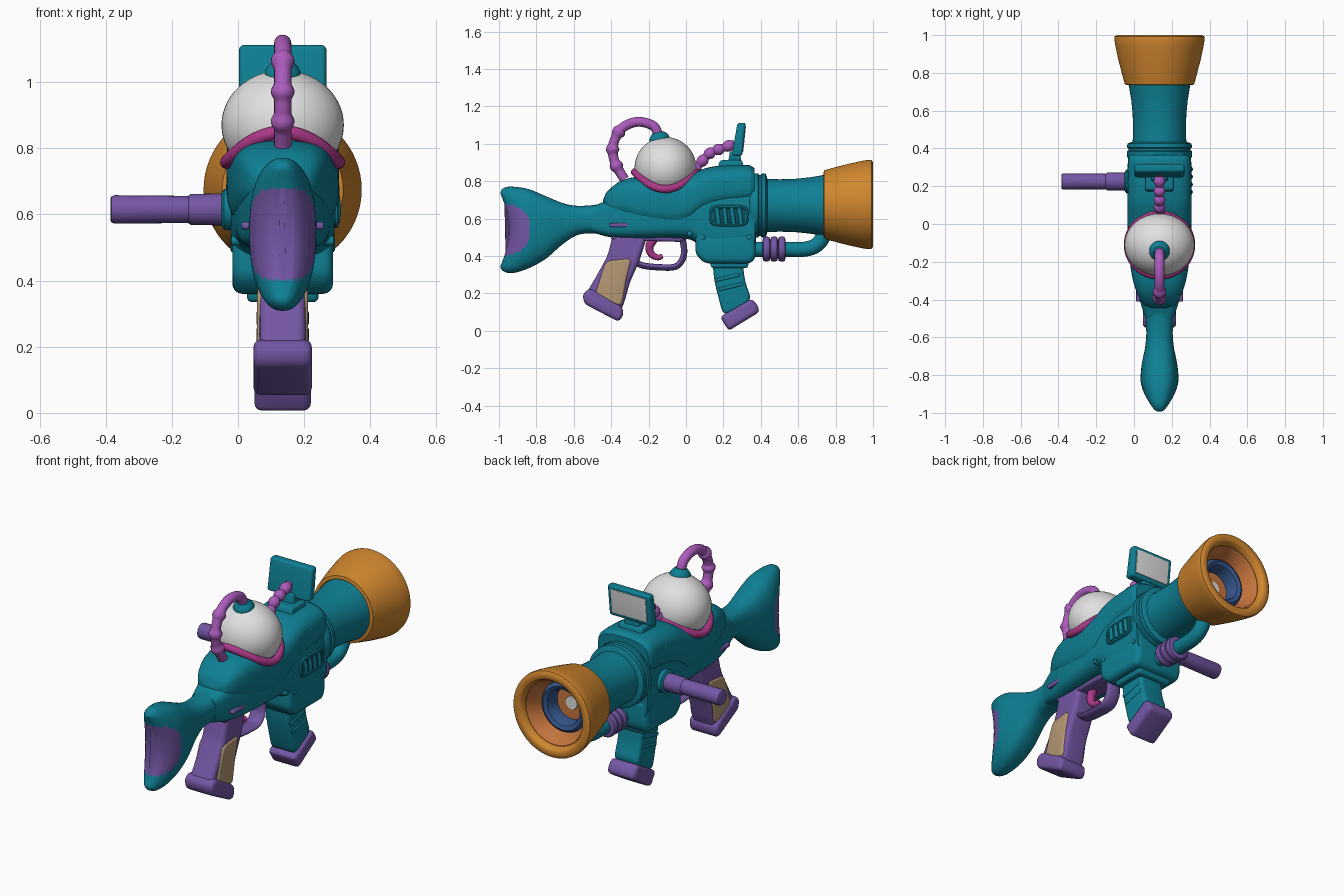
import bpy, bmesh, math
from mathutils import Vector

if "Cube" in bpy.data.objects:
    bpy.data.objects.remove(bpy.data.objects["Cube"])

CX, CZ = 0.135, 0.675          # gun centre line, bore height


def material(name, rgb):
    m = bpy.data.materials.new(name)
    lin = [((c / 255 + 0.055) / 1.055) ** 2.4 for c in rgb]
    m.diffuse_color = (*lin, 1)
    m.use_nodes = True
    m.node_tree.nodes["Principled BSDF"].inputs["Base Color"].default_value = m.diffuse_color
    return m


TEAL = material("teal", (14, 128, 148))
DARK = material("deep_teal", (10, 82, 98))
PURPLE = material("purple", (116, 86, 164))
LILAC = material("lilac", (172, 92, 188))
MAGENTA = material("magenta", (172, 56, 136))
ORANGE = material("orange", (208, 134, 46))
COPPER = material("copper", (200, 118, 62))
WHITE = material("white", (224, 224, 224))
TAN = material("tan", (182, 152, 116))
BLUE = material("blue", (52, 84, 138))


def skin(name, rings, mats, closed=False, rule=None):
    """Bridge equal rings of points; cap the ends or close into a loop."""
    bm = bmesh.new()
    vs = [[bm.verts.new(p) for p in r] for r in rings]
    n = len(vs[0])
    pairs = list(zip(vs, vs[1:])) + ([(vs[-1], vs[0])] if closed else [])
    for a, b in pairs:
        for i in range(n):
            j = (i + 1) % n
            bm.faces.new((a[i], a[j], b[j], b[i]))
    if not closed:
        bm.faces.new(vs[0])
        bm.faces.new(vs[-1])
    bmesh.ops.recalc_face_normals(bm, faces=bm.faces)
    if rule:
        for f in bm.faces:
            f.material_index = rule(f.calc_center_median())
    me = bpy.data.meshes.new(name)
    bm.to_mesh(me)
    bm.free()
    for m in mats if isinstance(mats, list) else [mats]:
        me.materials.append(m)
    ob = bpy.data.objects.new(name, me)
    bpy.context.collection.objects.link(ob)
    return ob


def spline(pts, n, knots=None):
    """Smooth Hermite curve through points."""
    k = knots or list(range(len(pts)))
    P = [Vector(p) for p in pts]
    last = len(P) - 1
    slope = [(P[min(i + 1, last)] - P[max(i - 1, 0)]) / (k[min(i + 1, last)] - k[max(i - 1, 0)])
             for i in range(len(P))]
    out = []
    for i in range(last):
        d = k[i + 1] - k[i]
        for s in range(n):
            t = s / n
            out.append(P[i] * (2 * t**3 - 3 * t**2 + 1) + slope[i] * d * (t**3 - 2 * t**2 + t)
                       + P[i + 1] * (3 * t**2 - 2 * t**3) + slope[i + 1] * d * (t**3 - t**2))
    return out + [P[-1]]


def loft(name, secs, mats, power, segs=48, sub=6, warp=None, rule=None):
    """Superellipse sections (y, z low, z high, half width) along y."""
    secs = spline(secs, sub, [s[0] for s in secs])
    rings = []
    for y, lo, hi, hx in secs:
        ring = []
        for i in range(segs):
            c, s = math.cos(math.tau * i / segs), math.sin(math.tau * i / segs)
            x = CX + hx * math.copysign(abs(c) ** (2 / power), c)
            z = (lo + hi) / 2 + (hi - lo) / 2 * math.copysign(abs(s) ** (2 / power), s)
            ring.append((x, y + (warp(y, z) if warp else 0), z))
        rings.append(ring)
    return skin(name, rings, mats, rule=rule)


def plate(name, pts, hx, mat, corner=0.03, bevel=0.02, cx=CX):
    """Side outline (y, z) with filleted corners, extruded in x with round edges."""
    P = [Vector(p) for p in pts]
    out = []
    for i, p in enumerate(P):
        a, b = P[i - 1] - p, P[(i + 1) % len(P)] - p
        a = p + a.normalized() * min(corner, a.length * 0.48)
        b = p + b.normalized() * min(corner, b.length * 0.48)
        out += [a * (1 - t)**2 + p * 2 * t * (1 - t) + b * t * t for t in (0, .2, .4, .6, .8, 1)]
    n = len(out)
    area = sum(out[i - 1].x * out[i].y - out[i].x * out[i - 1].y for i in range(n))
    nor = []
    for i in range(n):
        t = (out[(i + 1) % n] - out[i - 1]).normalized()
        nor.append(Vector((t.y, -t.x)) * math.copysign(1, area))
    steps = [(hx - bevel + bevel * math.sin(a), bevel * (1 - math.cos(a)))
             for a in (math.pi / 2 * k / 4 for k in range(5))]
    steps = [(-x, d) for x, d in reversed(steps)] + steps
    return skin(name, [[(cx + x, p.x - q.x * d, p.y - q.y * d) for p, q in zip(out, nor)]
                       for x, d in steps], mat)


def lathe(name, prof, mat, a=CX, b=CZ, axis="Y", closed=False, segs=48):
    """Turn (distance, radius) about an axis through (x,z) or (y,z)."""
    rings = []
    for d, r in prof:
        ring = [(a + r * math.cos(math.tau * i / segs), b + r * math.sin(math.tau * i / segs))
                for i in range(segs)]
        rings.append([(u, d, v) if axis == "Y" else (d, u, v) for u, v in ring])
    return skin(name, rings, mat, closed)


def tube(name, path, radius, mat, closed=False, ref=None, segs=16, flat=1.0):
    """Sweep a circle along a path; radius is a function of 0..1."""
    n, rings = len(path), []
    for i, p in enumerate(path):
        q0 = path[i - 1] if closed else path[max(i - 1, 0)]
        q1 = path[(i + 1) % n] if closed else path[min(i + 1, n - 1)]
        t = (q1 - q0).normalized()
        u = ref(p) if ref else Vector((1, 0, 0))
        v = t.cross(u).normalized()
        u = v.cross(t)
        r = radius(i / (n - 1))
        rings.append([p + u * r * flat * math.cos(math.tau * k / segs)
                      + v * r * math.sin(math.tau * k / segs) for k in range(segs)])
    return skin(name, rings, mat, closed)


def side_path(pts, n=8):
    return spline([(CX, y, z) for y, z in pts], n)


# Shoulder stock: fishtail with a scooped purple butt pad
loft("stock", [(-1.0, .40, .68, .012), (-.995, .345, .735, .035), (-.97, .315, .765, .06),
               (-.92, .31, .77, .085), (-.84, .335, .757, .1), (-.75, .385, .72, .095),
               (-.65, .47, .68, .076), (-.57, .515, .668, .07), (-.45, .52, .68, .08),
               (-.33, .53, .72, .09)],
     [TEAL, PURPLE], 2.6, 72, 8,
     warp=lambda y, z: .055 * max(0, 1 - ((z - .54) / .2)**2) * min(1, max(0, (-.8 - y) / .2)),
     rule=lambda c: int(((c.y + 1.0) / .165)**2 + (abs(c.z - .54) / .14)**3 < 1))

# Receiver: lower core, upper shell, magazine well
loft("lower_receiver", [(-.5, .525, .665, .075), (-.4, .50, .70, .105), (-.25, .495, .70, .135),
                        (-.05, .495, .75, .15), (.04, .48, .78, .155), (.1, .42, .8, .157),
                        (.37, .42, .82, .157)], TEAL, 4)
loft("upper_shell", [(-.445, .655, .695, .04), (-.425, .635, .74, .085), (-.35, .61, .80, .125),
                     (-.25, .575, .825, .15), (-.1, .55, .83, .165), (0, .56, .83, .17),
                     (.1, .63, .868, .17), (.2, .66, .885, .168), (.34, .68, .885, .167),
                     (.365, .69, .87, .155)], TEAL, 3)
plate("magazine_well", [(.05, .53), (.05, .41), (.1, .36), (.35, .36), (.375, .4), (.375, .54),
                        (.1, .55)], .152, TEAL, .03, .03)
plate("magazine_lip", [(.125, .39), (.135, .335), (.33, .335), (.34, .39)], .108, TEAL, .015, .015)
plate("receiver_slot", [(-.41, .555), (-.41, .577), (-.3, .577), (-.3, .555)], .124, PURPLE, .01, .005)
for i, (y, z, x) in enumerate([(.02, .52, .146), (.09, .5, .146), (.34, .5, .146),
                               (-.06, .78, .14), (.22, .8, .157), (.33, .63, .15)]):
    lathe(f"bolt_{i}", [(CX - x - .012, .008), (CX - x - .008, .014), (CX + x + .008, .014),
                        (CX + x + .012, .008)], TEAL, y, z, "X", segs=12)

# Side vent with ribs
plate("vent_panel", [(.14, .575), (.14, .655), (.32, .655), (.32, .575)], .004, DARK, .02, .002,
      cx=CX + .16)
frame = [Vector((CX + .16, .23 + .095 * math.copysign(abs(math.cos(a))**.4, math.cos(a)),
                 .615 + .048 * math.copysign(abs(math.sin(a))**.4, math.sin(a))))
         for a in (math.tau * k / 40 for k in range(40))]
tube("vent_frame", frame, lambda t: .009, TEAL, True, segs=8)
for i in range(4):
    y = .17 + .04 * i
    tube(f"vent_rib_{i}", [Vector((CX + .161, y - .006, .655)), Vector((CX + .165, y, .615)),
                           Vector((CX + .161, y + .004, .575))], lambda t: .012, TEAL, segs=10)

# Barrel, collar and flared muzzle
lathe("barrel", [(.34, .16), (.355, .172), (.385, .172), (.39, .164), (.4, .164), (.405, .172),
                 (.425, .17), (.432, .155), (.435, .142), (.5, .14), (.58, .142), (.66, .15),
                 (.72, .16), (.76, .168)], TEAL, b=.67)
lathe("muzzle", [(.735, .165), (.738, .183), (.8, .2), (.87, .218), (.94, .233), (.975, .239),
                 (.992, .237), (1.0, .226), (1.0, .2), (.993, .19), (.975, .184), (.87, .15),
                 (.8, .15)], ORANGE, closed=True, segs=64)
lathe("muzzle_liner", [(.965, .1835), (.965, .178), (.875, .135), (.8, .135), (.8, .152), (.87, .152)],
      COPPER, closed=True)
lathe("bore_ring", [(.8, .138), (.88, .138), (.895, .13), (.9, .12), (.89, .1), (.87, .092),
                    (.8, .09)], BLUE, closed=True)
lathe("bore_end", [(.79, .13), (.815, .12)], COPPER)
lathe("bore_lens", [(.81, .04), (.82, .035)], WHITE, segs=24)

# Feed pipe with bellows under the barrel
lathe("bellows", [p for i in range(3) for p in
                  ((.41 + .041 * i, .05), (.414 + .041 * i, .063), (.424 + .041 * i, .067),
                   (.437 + .041 * i, .067), (.446 + .041 * i, .063), (.45 + .041 * i, .05))],
      PURPLE, b=.437, segs=32)
tube("feed_pipe", side_path([(.34, .435), (.45, .435), (.55, .435), (.64, .437), (.7, .46),
                             (.735, .51), (.74, .57)]), lambda t: .04, TEAL, segs=20)

# Glass dome, seat ring and cap
bm = bmesh.new()
bmesh.ops.create_uvsphere(bm, u_segments=48, v_segments=28, radius=1)
me = bpy.data.meshes.new("dome")
bm.to_mesh(me)
bm.free()
me.materials.append(WHITE)
dome = bpy.data.objects.new("dome", me)
dome.location, dome.scale = (CX, -.11, .87), (.185, .165, .166)
bpy.context.collection.objects.link(dome)
ring = [Vector((CX + .168 * math.cos(a), -.11 + .163 * math.sin(a), .803 - .045 * math.cos(2 * a)))
        for a in (math.tau * k / 64 for k in range(64))]
tube("dome_ring", ring, lambda t: .021, MAGENTA, True, lambda p: Vector((p.x - CX, p.y + .11, 0)))
tube("dome_cap", [Vector((CX, y, z)) for y, z in ((-.138, 1.0), (-.143, 1.032), (-.146, 1.043),
                                                 (-.15, 1.06))],
     lambda t: .054 if t < .5 else .048 if t < .9 else .032, TEAL, segs=28)

# Hoses, beaded over part of their length
tube("rear_hose", side_path([(-.145, 1.04), (-.175, 1.095), (-.26, 1.117), (-.345, 1.08),
                             (-.39, .99), (-.38, .9), (-.33, .81)], 12),
     lambda t: .026 + (.01 * max(0, math.sin(t * 38)) if .5 < t < .95 else 0), LILAC)
tube("front_hose", side_path([(.03, .84), (.08, .9), (.13, .95), (.19, .975), (.26, 1.0)], 14),
     lambda t: .02 + .011 * abs(math.sin(t * 16)), LILAC)

# Sight
plate("sight_base", [(.17, .87), (.18, .912), (.3, .912), (.31, .87)], .075, TEAL, .015, .012)
plate("sight_stem", [(.225, .9), (.235, .96), (.29, .96), (.295, .9)], .045, TEAL, .01, .012)
plate("sight_frame", [(.245, .935), (.275, 1.112), (.32, 1.112), (.3, .935)], .132, TEAL, .015, .015)
plate("sight_screen", [(.298, .957), (.3135, 1.092), (.3205, 1.092), (.3065, .957)], .108, WHITE,
      .002, .002)

# Side handle
lathe("handle_mount", [(-.05, .05), (-.042, .062), (.02, .066)], TEAL, .225, .615, "X")
lathe("side_handle", [(-.385, .034), (-.382, .04), (-.372, .043), (-.15, .041), (-.143, .047),
                      (-.06, .048), (0, .048)], PURPLE, .225, .615, "X", segs=32)

# Pistol grip, trigger and guard
plate("grip", [(-.385, .53), (-.42, .4), (-.48, .29), (-.54, .19), (-.36, .08), (-.33, .15),
               (-.3, .26), (-.25, .37), (-.2, .53)], .07, PURPLE, .03, .025)
plate("grip_panel", [(-.425, .375), (-.29, .388), (-.32, .27), (-.345, .13), (-.49, .18),
                     (-.46, .28)], .077, TAN, .03, .012)
plate("grip_foot", [(-.553, .2), (-.545, .145), (-.36, .048), (-.335, .08), (-.338, .125),
                    (-.51, .228)], .088, PURPLE, .025, .022)
plate("grip_strap", [(-.41, .535), (-.4, .485), (-.02, .475), (.01, .53)], .07, PURPLE, .02, .015)
tube("trigger_guard", side_path([(-.29, .39), (-.24, .352), (-.15, .34), (-.06, .342), (-.02, .38),
                                 (-.01, .43), (-.02, .5)]), lambda t: .017, PURPLE, flat=2.6)
tube("trigger", side_path([(-.17, .5), (-.195, .45), (-.185, .41), (-.15, .392), (-.125, .4)]),
     lambda t: .026 - .014 * t, MAGENTA)

# Magazine
plate("magazine", [(.14, .4), (.15, .27), (.2, .075), (.355, .16), (.315, .26), (.3, .4)],
      .075, TEAL, .05, .02)
for i, (y, z) in enumerate([(.155, .28), (.172, .23)]):
    plate(f"magazine_rib_{i}", [(y, z), (y + .008, z - .018), (y + .135, z + .012),
                                (y + .13, z + .03)], .079, TEAL, .006, .006)
plate("magazine_foot", [(.182, .075), (.228, .0), (.392, .1), (.385, .135), (.35, .172)],
      .085, PURPLE, .022, .022)

# Smooth shading, keeping hard edges
bpy.ops.object.select_all(action="SELECT")
bpy.context.view_layer.objects.active = dome
bpy.ops.object.shade_smooth_by_angle(angle=math.radians(40))
